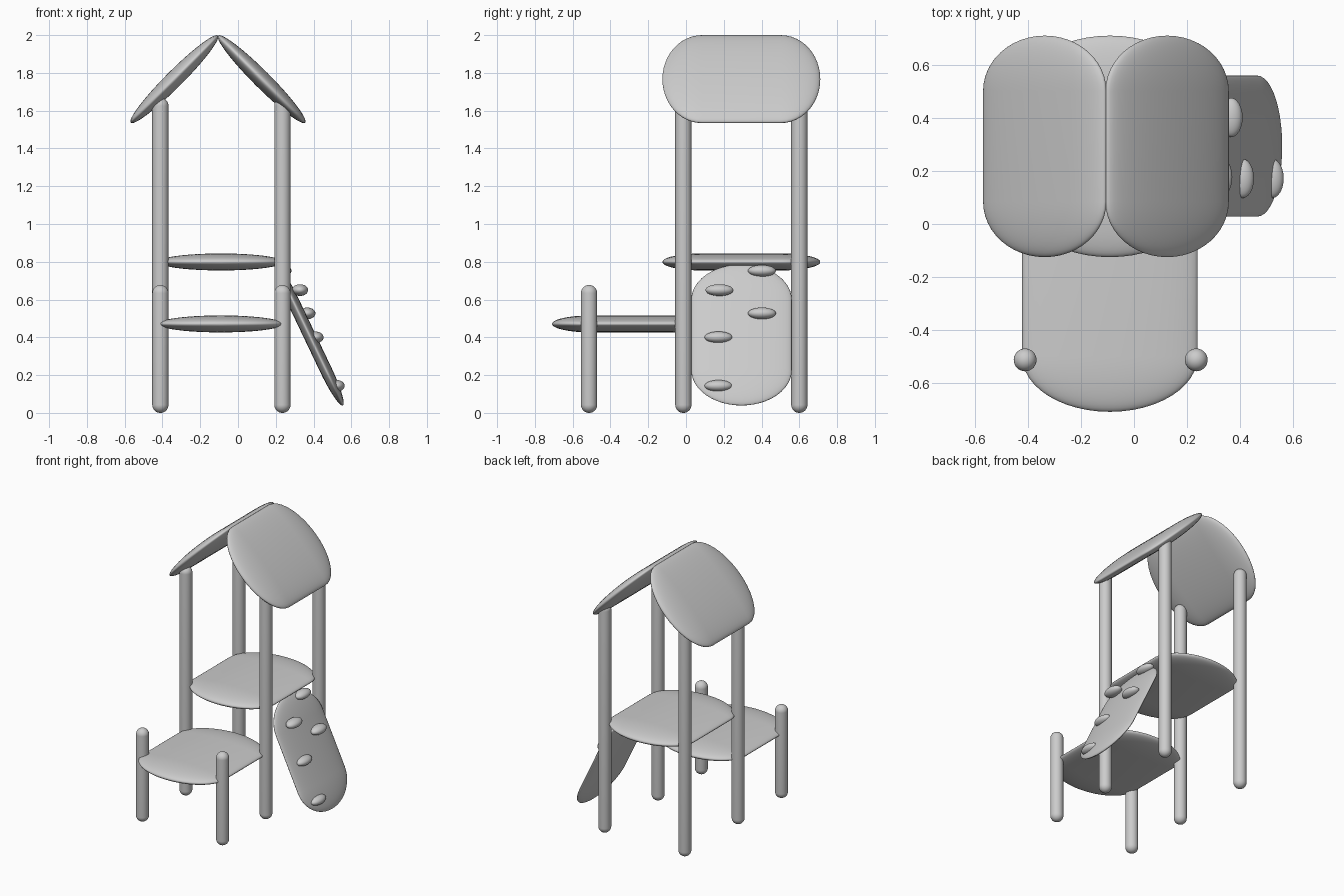
import bpy, bmesh
from math import sin, cos, pi, radians
from mathutils import Vector

if "Cube" in bpy.data.objects:
    bpy.data.objects.remove(bpy.data.objects["Cube"])


def finish(name, bm, loc, rot):
    mesh = bpy.data.meshes.new(name)
    bmesh.ops.recalc_face_normals(bm, faces=bm.faces)
    bm.to_mesh(mesh)
    bm.free()
    mesh.shade_smooth()
    ob = bpy.data.objects.new(name, mesh)
    ob.location = loc
    ob.rotation_euler = [radians(a) for a in rot]
    bpy.context.collection.objects.link(ob)
    return ob


def capsule(name, loc, rx, ry, half, cap, rot=(0, 0, 0), segs=48, rings=12):
    """Capsule along local z with an elliptical section and caps of chosen depth."""
    bm = bmesh.new()
    arc = [(cos(i / rings * pi / 2), half - cap + cap * sin(i / rings * pi / 2))
           for i in range(rings + 1)]
    profile = [(r, -z) for r, z in reversed(arc)] + arc
    verts = [bm.verts.new((max(r, 0), 0, z)) for r, z in profile]
    edges = [bm.edges.new(p) for p in zip(verts, verts[1:])]
    bmesh.ops.spin(bm, geom=verts + edges, cent=(0, 0, 0), axis=(0, 0, 1),
                   angle=2 * pi, steps=segs)
    bmesh.ops.remove_doubles(bm, verts=bm.verts, dist=1e-5)
    bmesh.ops.scale(bm, vec=Vector((rx, ry, 1)), verts=bm.verts)
    return finish(name, bm, loc, rot)


def ellipsoid(name, loc, radii):
    bm = bmesh.new()
    bmesh.ops.create_uvsphere(bm, u_segments=24, v_segments=14, radius=1)
    bmesh.ops.scale(bm, vec=Vector(radii), verts=bm.verts)
    return finish(name, bm, loc, (0, 0, 0))


# Posts: four tall ones for the tower, two short ones for the low deck
R = 0.043
for side, x in (("left", -0.411), ("right", 0.235)):
    for row, y, top in (("tower_front_post", -0.014, 1.668),
                        ("tower_back_post", 0.60, 1.668),
                        ("low_deck_post", -0.513, 0.677)):
        capsule(f"{side}_{row}", (x, y, top / 2), R, R, top / 2, R, segs=32)

# Decks: flattened capsules lying along y
for name, y, z in (("upper_deck", 0.293, 0.799), ("low_deck", -0.291, 0.471)):
    capsule(name, (-0.091, y, z), 0.331, 0.045, 0.418, 0.209, (90, 0, 0))

# Roof: two panels leaning together at the ridge
for side, s in (("left", -1), ("right", 1)):
    capsule(f"{side}_roof_panel", (-0.106 + s * 0.231, 0.293, 1.767),
            0.326, 0.045, 0.418, 0.209, (90, s * 45, 0))

# Sloping climbing wall on the right
capsule("climbing_wall", (0.377, 0.294, 0.4125), 0.032, 0.266, 0.413, 0.206,
        (0, -25.5, 0))

# Climbing holds
for i, (x, y, z) in enumerate(((0.24, 0.402, 0.752), (0.328, 0.177, 0.65),
                               (0.367, 0.402, 0.527), (0.41, 0.172, 0.40),
                               (0.522, 0.172, 0.143))):
    ellipsoid(f"climbing_hold_{i + 1}", (x, y, z), (0.043, 0.074, 0.031))
